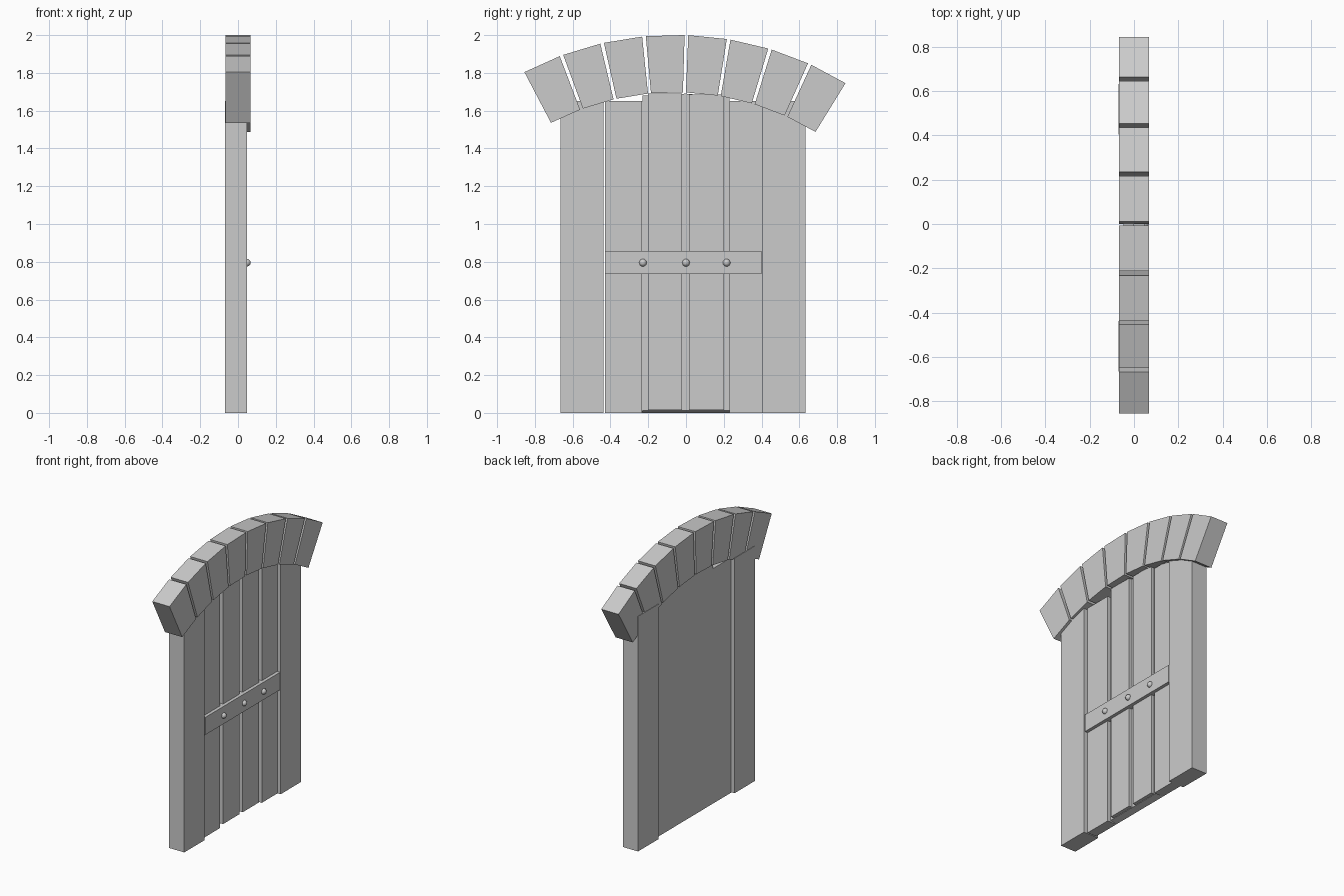
import bpy, bmesh
from math import sin, cos, radians

if "Cube" in bpy.data.objects:
    bpy.data.objects.remove(bpy.data.objects["Cube"])


def prism(name, profile, x0, x1, lift=0.0):
    """Extrude a (y, z) profile from x0 to x1; lift raises the front bottom edge."""
    bm = bmesh.new()
    back = [bm.verts.new((x0, y, z)) for y, z in profile]
    front = [bm.verts.new((x1, y, z + (lift if z < 0.01 else 0))) for y, z in profile]
    bm.faces.new(back)
    bm.faces.new(front[::-1])
    n = len(profile)
    for i in range(n):
        j = (i + 1) % n
        bm.faces.new((back[i], front[i], front[j], back[j]))
    bmesh.ops.recalc_face_normals(bm, faces=bm.faces)
    mesh = bpy.data.meshes.new(name)
    bm.to_mesh(mesh)
    bm.free()
    ob = bpy.data.objects.new(name, mesh)
    bpy.context.collection.objects.link(ob)
    return ob


def rect(y0, y1, z0, z1):
    return [(y0, z0), (y1, z0), (y1, z1), (y0, z1)]


# Arch of eight wedge stones, slightly tilted to one side
CY, CZ, R_OUT, R_IN = -0.057, 0.283, 1.718, 1.415
START, END, GAP, COUNT = -27.7, 31.65, 0.65, 8
step = (END - START + GAP) / COUNT


def polar(r, deg):
    a = radians(deg)
    return (CY + r * sin(a), CZ + r * cos(a))


for i in range(COUNT):
    a = START + i * step
    b = a + step - GAP
    prism(f"arch_stone_{i + 1}",
          [polar(R_IN, a), polar(R_IN, b), polar(R_OUT, b), polar(R_OUT, a)],
          -0.067, 0.067)

# Side posts
prism("post_left", rect(-0.665, -0.438, 0, 1.65), -0.07, 0.048)
prism("post_right", rect(0.405, 0.632, 0, 1.65), -0.07, 0.048)

# Backing panels, the middle one taller with a sloped underside
prism("backing_left", rect(-0.43, -0.23, 0, 1.65), -0.047, 0.0)
prism("backing_middle", [(-0.23, 0), (0.23, 0), (0.23, 1.67), (0, 1.69), (-0.23, 1.68)],
      -0.047, 0.0, lift=0.012)
prism("backing_right", rect(0.23, 0.405, 0, 1.65), -0.047, 0.0)

# Front planks
planks = [(-0.43, -0.232, 0, 1.65), (-0.2, -0.02, 0.015, 1.69),
          (0.017, 0.2, 0.015, 1.685), (0.23, 0.405, 0, 1.65)]
for i, p in enumerate(planks):
    prism(f"plank_{i + 1}", rect(*p), 0.0, 0.024)

# Cross strap with round studs
prism("strap", rect(-0.43, 0.4, 0.735, 0.858), 0.0, 0.047)
for i, y in enumerate((-0.228, 0.0, 0.215)):
    bpy.ops.mesh.primitive_uv_sphere_add(segments=16, ring_count=8, radius=0.02,
                                         location=(0.047, y, 0.795))
    bpy.context.object.name = f"stud_{i + 1}"
    bpy.ops.object.shade_smooth_by_angle()
